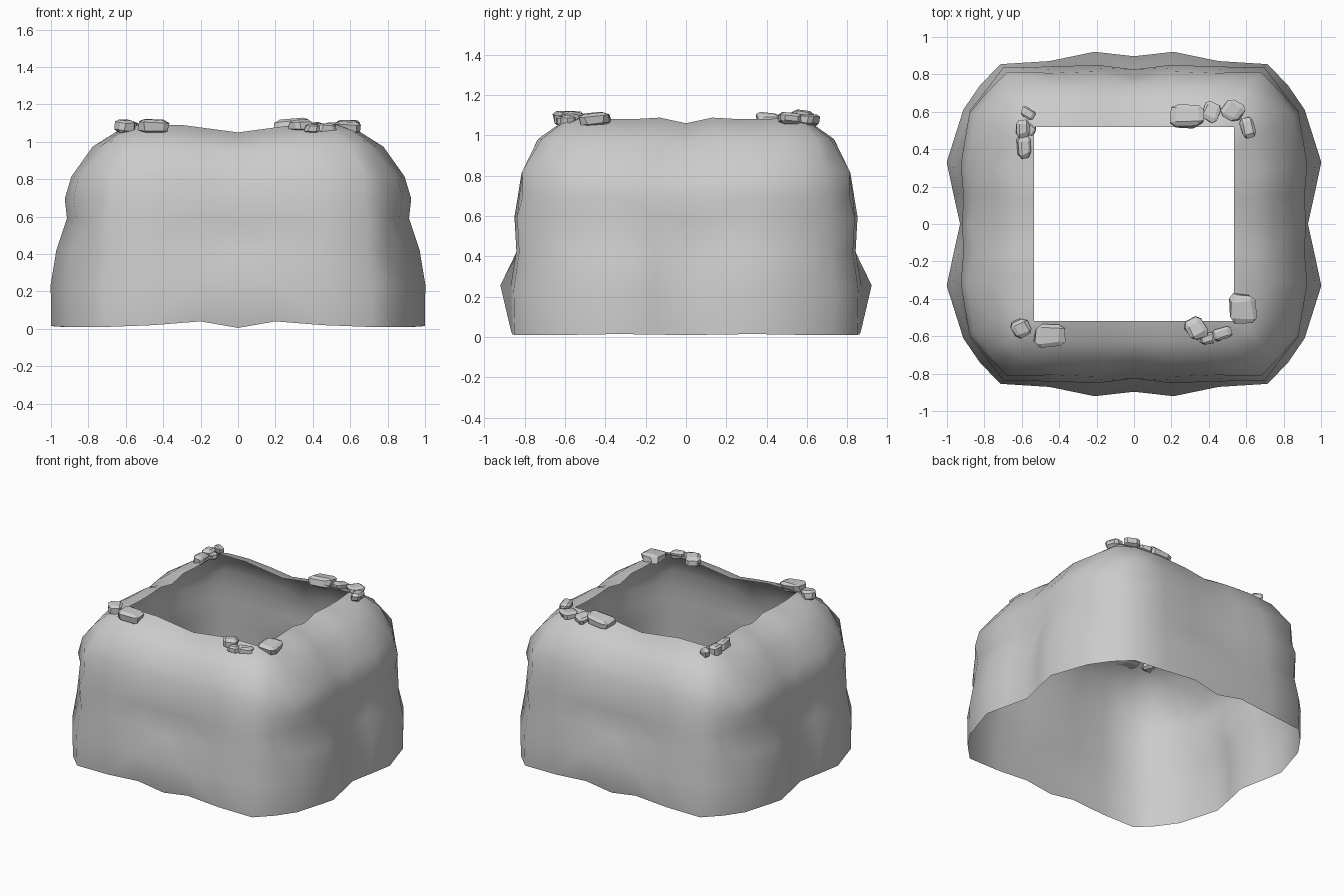
import bpy, bmesh, math, random
from mathutils import Vector, Matrix

if "Cube" in bpy.data.objects:
    bpy.data.objects.remove(bpy.data.objects["Cube"])

random.seed(4)

# Quarter outlines running from the side middle (+x) round the corner to the back middle (+y)
BASE = [(.93, 0), (.965, .16), (1.0, .33), (.91, .61), (.82, .74), (.71, .85), (.45, .865), (.2, .87), (0, .86)]
RIM = [(.535, 0), (.535, .13), (.535, .27), (.535, .4), (.535, .518), (.42, .518), (.3, .518), (.15, .518), (0, .518)]
BASE_Z = [.01, .012, .015, .01, .01, .01, .02, .04, .005]
RIM_Z = [1.06, 1.088, 1.08, 1.08, 1.09, 1.09, 1.09, 1.07, 1.05]
# Level: height fraction, inward blend on the x side, inward blend on the y side
LEVELS = [(0, 0, 0), (.21, 0, -.02), (.38, .06, .07), (.54, .16, .05), (.64, .17, .1),
          (.75, .25, .15), (.9, .5, .36), (.97, .74, .68), (1, 1, 1)]
# Outward lumps: (level, column) -> distance
LUMPS = {(1, 7): .045, (1, 8): .03, (2, 0): -.02, (2, 7): -.01, (3, 0): .035, (3, 2): -.02,
         (3, 5): .02, (4, 0): .055, (4, 1): .02, (4, 3): .03, (5, 0): .05, (5, 3): .03,
         (5, 5): .03, (6, 0): .02, (3, 8): -.03, (5, 8): -.03, (2, 4): -.015}


def build_mound():
    bm = bmesh.new()
    rows = []
    for li, (h, tx, ty) in enumerate(LEVELS):
        row = []
        for c in range(9):
            w = c / 8
            w = w * w * (3 - 2 * w)
            t = tx * (1 - w) + ty * w
            b, r = Vector(BASE[c]), Vector(RIM[c])
            p = b.lerp(r, t)
            p += b.normalized() * LUMPS.get((li, c), 0)
            z = BASE_Z[c] + (RIM_Z[c] - BASE_Z[c]) * h
            row.append(bm.verts.new((p.x, p.y, z)))
        rows.append(row)
    for a, b in zip(rows, rows[1:]):
        for c in range(8):
            bm.faces.new((a[c], a[c + 1], b[c + 1], b[c]))
    # Mirror the quarter to all four sides
    for axis in ('X', 'Y'):
        bmesh.ops.mirror(bm, geom=bm.verts[:] + bm.edges[:] + bm.faces[:],
                         matrix=Matrix.Identity(4), merge_dist=.0005, axis=axis)
    bmesh.ops.remove_doubles(bm, verts=bm.verts[:], dist=.0005)
    bmesh.ops.recalc_face_normals(bm, faces=bm.faces[:])
    # Keep the shell facing outward
    f = max(bm.faces, key=lambda q: q.calc_center_median().x)
    if f.normal.x < 0:
        bmesh.ops.reverse_faces(bm, faces=bm.faces[:])
    for f in bm.faces:
        f.smooth = True
    me = bpy.data.meshes.new("rock_shell")
    bm.to_mesh(me)
    bm.free()
    bpy.context.collection.objects.link(bpy.data.objects.new("rock_shell", me))


def build_stone(i, x, y, z, sx, sy, sz, turn):
    """Chipped block: jittered, bevelled cube"""
    bm = bmesh.new()
    bmesh.ops.create_cube(bm, size=1)
    for v in bm.verts:
        v.co += Vector([random.uniform(-.13, .13) for _ in range(3)])
    bmesh.ops.bevel(bm, geom=bm.edges[:], offset=.2, segments=1, affect='EDGES')
    for v in bm.verts:
        v.co += Vector([random.uniform(-.04, .04) for _ in range(3)])
    bmesh.ops.scale(bm, vec=(sx, sy, sz), verts=bm.verts[:])
    me = bpy.data.meshes.new(f"rim_stone_{i}")
    bm.to_mesh(me)
    bm.free()
    ob = bpy.data.objects.new(f"rim_stone_{i}", me)
    ob.location = (x, y, z)
    ob.rotation_euler = (random.uniform(-.12, .12), random.uniform(-.12, .12), math.radians(turn))
    bpy.context.collection.objects.link(ob)


build_mound()

# Loose stones on the four rim corners: x, y, z, size x, y, z, turn
STONES = [
    (.285, .58, 1.085, .16, .11, .065, -4), (.415, .6, 1.075, .08, .10, .05, -20),
    (.525, .61, 1.08, .11, .09, .05, -30), (.605, .515, 1.08, .075, .11, .06, 15),
    (-.57, .59, 1.08, .07, .05, .05, -25), (-.595, .51, 1.08, .07, .09, .06, 5),
    (-.55, .5, 1.075, .05, .06, .04, -30), (-.585, .41, 1.08, .065, .11, .06, 3),
    (-.605, -.56, 1.08, .09, .10, .065, 30), (-.45, -.6, 1.08, .16, .12, .07, -2),
    (.335, -.56, 1.085, .11, .13, .065, 30), (.395, -.61, 1.07, .08, .06, .045, 10),
    (.47, -.585, 1.07, .10, .07, .05, 20), (.58, -.45, 1.08, .13, .16, .065, 3),
]
for i, s in enumerate(STONES):
    build_stone(i + 1, *s)
